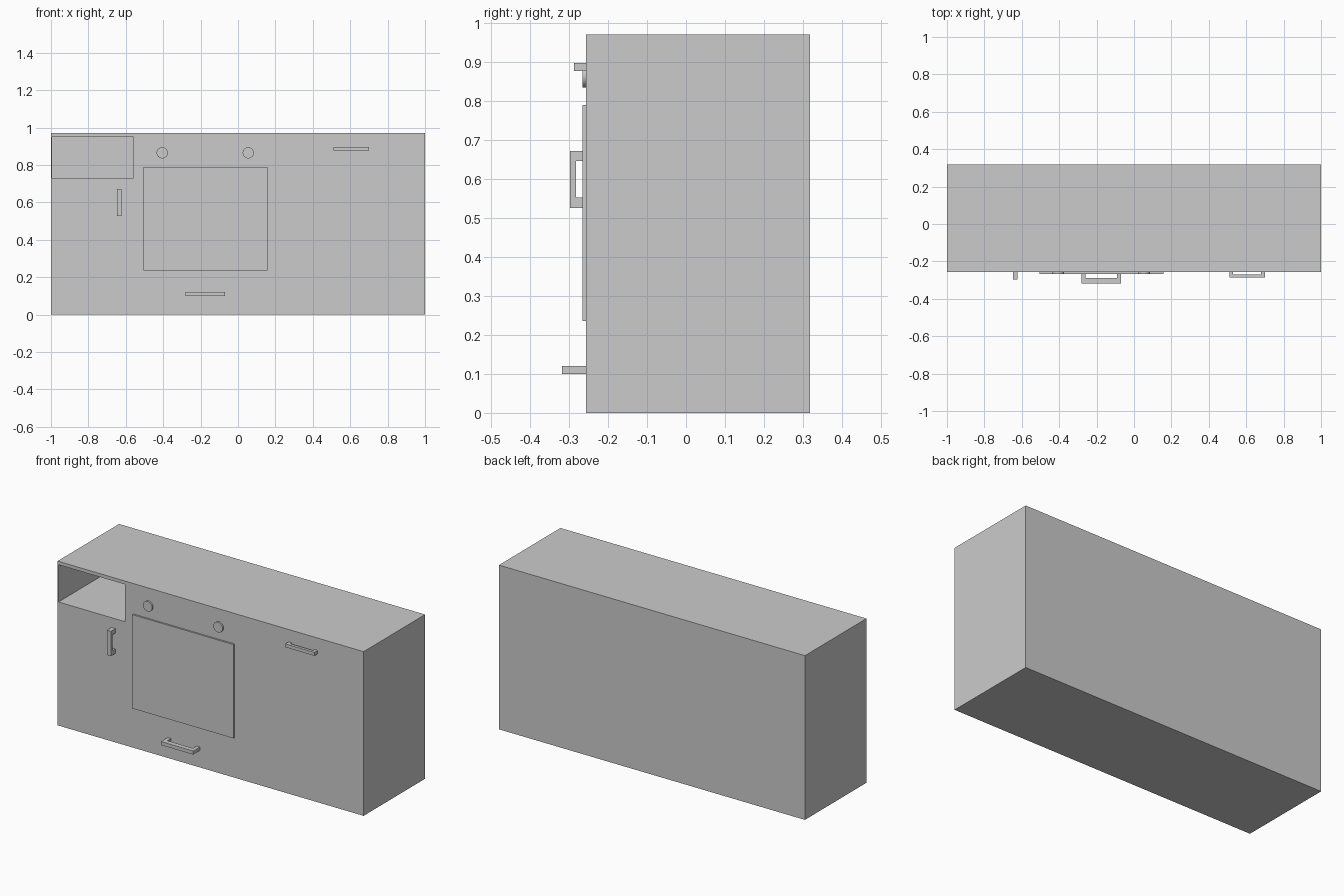
import bpy, bmesh, math
from mathutils import Matrix, Vector

if "Cube" in bpy.data.objects:
    bpy.data.objects.remove(bpy.data.objects["Cube"])

FRONT = -0.256  # y of the cabinet front


def finish(name, bm):
    bmesh.ops.recalc_face_normals(bm, faces=bm.faces)
    mesh = bpy.data.meshes.new(name)
    bm.to_mesh(mesh)
    bm.free()
    ob = bpy.data.objects.new(name, mesh)
    bpy.context.collection.objects.link(ob)
    return ob


def box(name, lo, hi):
    lo, hi = Vector(lo), Vector(hi)
    bm = bmesh.new()
    m = Matrix.Translation((lo + hi) / 2) @ Matrix.Diagonal((*(hi - lo), 1))
    bmesh.ops.create_cube(bm, size=1, matrix=m)
    return finish(name, bm)


def handle(name, centre, length, width, reach, bar, leg, vertical=False):
    """U-shaped profile (along, out) extruded by width."""
    h, inner = length / 2, length / 2 - leg
    back, front = FRONT + 0.001, reach
    prof = [(-h, back), (-h, front), (h, front), (h, back),
            (inner, back), (inner, front + bar), (-inner, front + bar), (-inner, back)]
    bm = bmesh.new()

    def place(a, y, w):
        x, z = (w, a) if vertical else (a, w)
        return bm.verts.new((centre[0] + x, y, centre[1] + z))

    face = bm.faces.new([place(a, y, -width / 2) for a, y in prof])
    ext = bmesh.ops.extrude_face_region(bm, geom=[face])
    step = (width, 0, 0) if vertical else (0, 0, width)
    bmesh.ops.translate(bm, vec=step,
                        verts=[v for v in ext["geom"] if isinstance(v, bmesh.types.BMVert)])
    return finish(name, bm)


def knob(name, x, z):
    bm = bmesh.new()
    m = Matrix.Translation((x, FRONT - 0.004, z)) @ Matrix.Rotation(math.pi / 2, 4, 'X')
    bmesh.ops.create_cone(bm, cap_ends=True, segments=32, radius1=0.03, radius2=0.03,
                          depth=0.012, matrix=m)
    ob = finish(name, bm)
    bpy.ops.object.select_all(action='DESELECT')
    ob.select_set(True)
    bpy.context.view_layer.objects.active = ob
    bpy.ops.object.shade_smooth_by_angle(angle=math.radians(30))


# Cabinet with an open compartment cut into its upper left
cabinet = box("cabinet", (-1, FRONT, 0), (1, 0.318, 0.97))
cutter = box("compartment_cutter", (-0.994, FRONT - 0.1, 0.73), (-0.56, 0.298, 0.95))
cut = cabinet.modifiers.new("compartment", 'BOOLEAN')
cut.operation = 'DIFFERENCE'
cut.solver = 'EXACT'
cut.object = cutter
bpy.context.view_layer.objects.active = cabinet
bpy.ops.object.modifier_apply(modifier=cut.name)
bpy.data.objects.remove(cutter)

# Raised centre door panel
box("door_panel", (-0.505, FRONT - 0.01, 0.236), (0.157, FRONT + 0.001, 0.79))

# Round knobs above the door
for side, x in (("left", -0.405), ("right", 0.055)):
    knob(side + "_knob", x, 0.865)

# Handles
handle("lower_drawer_handle", (-0.175, 0.11), 0.21, 0.021, -0.318, 0.028, 0.021)
handle("right_drawer_handle", (0.605, 0.887), 0.19, 0.02, -0.287, 0.017, 0.02)
handle("left_door_handle", (-0.635, 0.599), 0.146, 0.026, -0.298, 0.016, 0.026, vertical=True)
